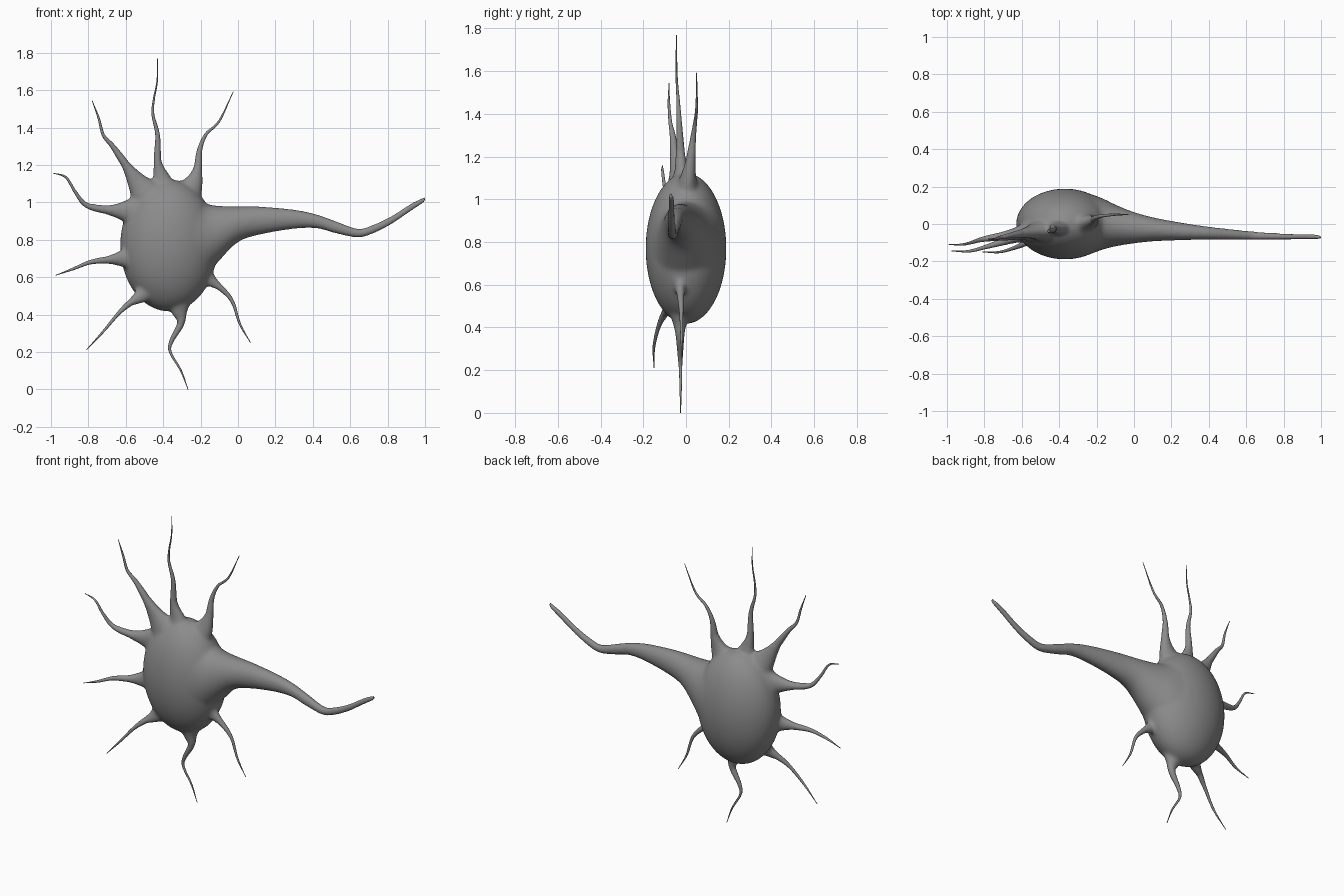
import bpy, bmesh, math
from mathutils import Vector

if "Cube" in bpy.data.objects:
    bpy.data.objects.remove(bpy.data.objects["Cube"])

grey = bpy.data.materials.new("dark_grey")
grey.diffuse_color = (0.26, 0.26, 0.26, 1)
grey.use_nodes = True
grey.node_tree.nodes["Principled BSDF"].inputs["Base Color"].default_value = grey.diffuse_color


def spline(pts, steps):
    # Catmull-Rom interpolation of (x, y, z, radius, depth radius) points
    p = [Vector(q) for q in pts]
    p = [2 * p[0] - p[1]] + p + [2 * p[-1] - p[-2]]
    for k in (3, 4):
        p[-1][k] = p[-2][k]
    out = []
    for i in range(1, len(p) - 2):
        a, b, c, d = p[i - 1:i + 3]
        for s in range(steps):
            t = s / steps
            out.append(0.5 * (2 * b + (c - a) * t + (2 * a - 5 * b + 4 * c - d) * t * t
                              + (3 * b - a - 3 * c + d) * t ** 3))
    return out + [p[-2]]


def tube(name, pts, sides=16, steps=6, upright=False):
    # tapered tube with elliptical rings along a curved path
    path = spline(pts, steps)
    bm = bmesh.new()
    rings = []
    for i, q in enumerate(path):
        a, b = path[max(i - 1, 0)], path[min(i + 1, len(path) - 1)]
        tan = (Vector(b[:3]) - Vector(a[:3])).normalized()
        side = tan.cross(Vector((0, 1, 0))).normalized()
        depth = side.cross(tan).normalized()
        if upright:
            side, depth = Vector((0, 0, 1)), Vector((0, 1, 0))
        r, d = max(q[3], 0.002), max(q[4], 0.002)
        rings.append([bm.verts.new(Vector(q[:3]) + side * r * math.cos(w) + depth * d * math.sin(w))
                      for w in (2 * math.pi * k / sides for k in range(sides))])
    for m, n in zip(rings, rings[1:]):
        for k in range(sides):
            j = (k + 1) % sides
            bm.faces.new((m[k], m[j], n[j], n[k]))
    bm.faces.new(rings[0])
    bm.faces.new(rings[-1])
    bmesh.ops.recalc_face_normals(bm, faces=bm.faces)
    me = bpy.data.meshes.new(name)
    bm.to_mesh(me)
    bm.free()
    me.materials.append(grey)
    me.polygons.foreach_set("use_smooth", [True] * len(me.polygons))
    ob = bpy.data.objects.new(name, me)
    bpy.context.collection.objects.link(ob)
    return ob


# dendrites: y at root and tip, thickness, then (x, z) path outwards
dendrites = [
    ("upper_left", -0.03, -0.08, 1, [(-.48, 1.03), (-.54, 1.11), (-.60, 1.20), (-.67, 1.30), (-.72, 1.36), (-.745, 1.45), (-.78, 1.545)]),
    ("top", -0.015, -0.045, .9, [(-.395, 1.05), (-.41, 1.13), (-.43, 1.22), (-.43, 1.36), (-.455, 1.47), (-.45, 1.55), (-.432, 1.65), (-.43, 1.77)]),
    ("upper_right", 0.0, 0.05, 1, [(-.29, 1.02), (-.24, 1.10), (-.215, 1.18), (-.205, 1.28), (-.17, 1.365), (-.10, 1.435), (-.025, 1.593)]),
    ("left", -0.03, -0.11, 1, [(-.54, .95), (-.61, .953), (-.70, .96), (-.81, .985), (-.87, 1.055), (-.92, 1.134), (-.99, 1.157)]),
    ("lower_left", -0.04, -0.145, .85, [(-.55, .71), (-.62, .70), (-.70, .692), (-.79, .68), (-.88, .645), (-.975, .61)]),
    ("bottom_left", -0.05, -0.15, .75, [(-.46, .56), (-.52, .50), (-.58, .46), (-.64, .405), (-.72, .31), (-.81, .212)]),
    ("bottom", -0.03, -0.025, .85, [(-.32, .50), (-.313, .42), (-.305, .355), (-.355, .26), (-.362, .20), (-.305, .10), (-.267, 0)]),
    ("bottom_right", -0.03, -0.02, .7, [(-.22, .66), (-.155, .59), (-.09, .54), (-.03, .47), (.01, .35), (.067, .25)]),
]
radii = [0.1, 0.056, 0.026, 0.016, 0.010, 0.007, 0.005, 0.002]
roots = []
for name, y0, y1, thick, path in dendrites:
    n = len(path)
    pts = []
    for i, (x, z) in enumerate(path):
        r = radii[i] * thick if i < n - 1 else 0.002
        pts.append((x, y0 + (y1 - y0) * min(1, 1.3 * i / (n - 1)), z, r, r * (0.7 if i < 2 else 1)))
    # slim branch, plus a flared root that is blended into the body
    slim = [(*p[:3], .02, .02) for p in pts[:2]]
    tube("dendrite_" + name, slim + [(*p[:3], p[3] * .85, p[4] * .85) for p in pts[2:]])
    roots.append(tube("root", pts[:4]))

# axon: vertical elliptical sections
axon = tube("axon", [
    (-.36, 0, .77, .33, .18), (-.25, 0, .78, .275, .165), (-.17, 0, .80, .195, .138), (-.10, -.008, .835, .147, .112),
    (0, -.02, .883, .096, .084), (.12, -.03, .903, .075, .062), (.30, -.043, .910, .052, .043),
    (.42, -.05, .899, .038, .034), (.52, -.056, .868, .034, .029), (.64, -.063, .836, .025, .024),
    (.72, -.066, .856, .025, .021), (.82, -.068, .905, .024, .018), (.93, -.068, .977, .022, .016),
    (1.003, -.07, 1.018, .016, .013)], sides=32, upright=True)

# cell body
bpy.ops.mesh.primitive_uv_sphere_add(segments=64, ring_count=40, location=(-.37, 0, .77))
body = bpy.context.object
body.name = "cell_body"
body.data.materials.append(grey)
body.scale = (.26, .189, .353)
bpy.ops.object.transform_apply(location=True, rotation=False, scale=True)

# blend body, axon and roots into one skin
for ob in roots + [axon]:
    ob.select_set(True)
body.select_set(True)
bpy.context.view_layer.objects.active = body
bpy.ops.object.join()
rem = body.modifiers.new("skin", 'REMESH')
rem.mode = 'VOXEL'
rem.voxel_size = 0.008
rem.use_smooth_shade = True
sm = body.modifiers.new("blend", 'SMOOTH')
sm.factor = 0.5
sm.iterations = 22
